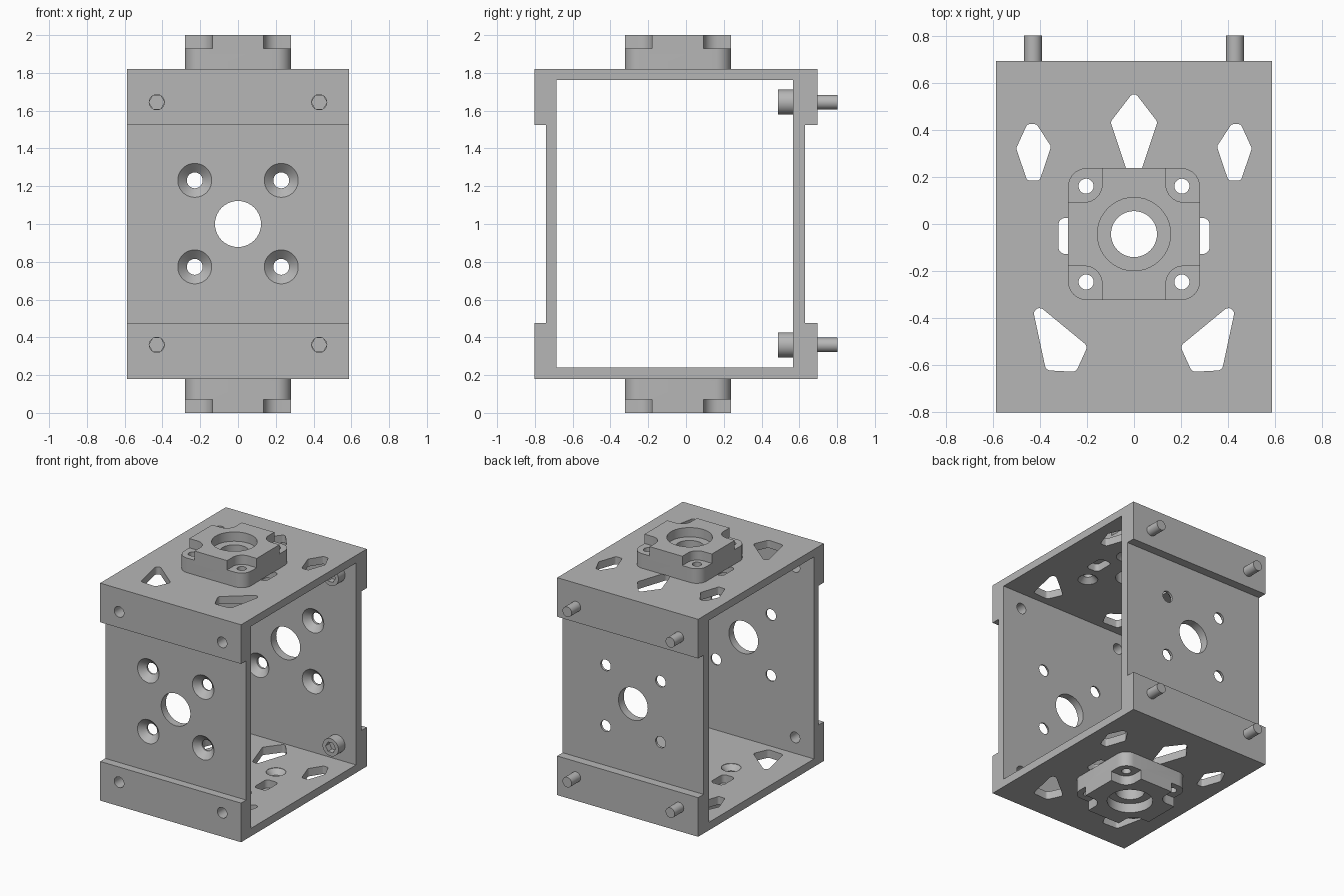
import bpy, bmesh, math
from mathutils import Vector

cube = bpy.data.objects.get("Cube")
if cube:
    bpy.data.objects.remove(cube, do_unlink=True)

grey = bpy.data.materials.new("plain_grey")
grey.use_nodes = True
COLOUR = (0.47, 0.47, 0.47, 1)
grey.diffuse_color = COLOUR
grey.node_tree.nodes["Principled BSDF"].inputs["Base Color"].default_value = COLOUR

HUB_Y = -0.043   # hub centre
WIDTH = 0.588    # half width of the frame


def circle(cx, cy, r, n=40):
    return [(cx + r * math.cos(2 * math.pi * i / n),
             cy + r * math.sin(2 * math.pi * i / n)) for i in range(n)]


def rounded(points, r, steps=6):
    """Polygon with every corner replaced by an arc."""
    out = []
    for i, p in enumerate(points):
        p = Vector(p)
        a = (Vector(points[i - 1]) - p).normalized()
        b = (Vector(points[(i + 1) % len(points)]) - p).normalized()
        half = a.angle(b) / 2
        centre = p + (a + b).normalized() * r / math.sin(half)
        start = p + a * r / math.tan(half) - centre
        end = p + b * r / math.tan(half) - centre
        sweep = start.angle(end)
        for k in range(steps + 1):
            t = k / steps
            v = (start * math.sin((1 - t) * sweep) + end * math.sin(t * sweep)) / math.sin(sweep)
            out.append(tuple(centre + v))
    return out


def rect(x0, x1, y0, y1):
    return [(x0, y0), (x1, y0), (x1, y1), (x0, y1)]


def loft(bm, axis, sections):
    """Closed solid through (position, polygon) sections along an axis."""
    place = {"X": lambda t, a, b: (t, a, b),
             "Y": lambda t, a, b: (a, t, b),
             "Z": lambda t, a, b: (a, b, t)}[axis]
    rings = [[bm.verts.new(place(t, a, b)) for a, b in poly] for t, poly in sections]
    faces = [bm.faces.new(rings[0]), bm.faces.new(rings[-1])]
    n = len(rings[0])
    for lo, hi in zip(rings, rings[1:]):
        for i in range(n):
            j = (i + 1) % n
            faces.append(bm.faces.new((lo[i], lo[j], hi[j], hi[i])))
    bmesh.ops.recalc_face_normals(bm, faces=faces)


def prism(bm, axis, poly, lo, hi):
    loft(bm, axis, [(lo, poly), (hi, poly)])


def turned(bm, axis, cx, cy, steps):
    loft(bm, axis, [(t, circle(cx, cy, r)) for t, r in steps])


def finish(bm, name):
    mesh = bpy.data.meshes.new(name)
    bm.to_mesh(mesh)
    bm.free()
    mesh.materials.append(grey)
    obj = bpy.data.objects.new(name, mesh)
    bpy.context.collection.objects.link(obj)
    return obj


def activate(obj):
    bpy.ops.object.select_all(action="DESELECT")
    obj.select_set(True)
    bpy.context.view_layer.objects.active = obj


def cut(obj, bm):
    cutter = finish(bm, "cutter")
    cutter.hide_render = True
    mod = obj.modifiers.new("cut", "BOOLEAN")
    mod.operation, mod.solver, mod.object = "DIFFERENCE", "EXACT", cutter
    activate(obj)
    bpy.ops.object.modifier_apply(modifier=mod.name)
    bpy.data.objects.remove(cutter, do_unlink=True)


def smooth(obj):
    activate(obj)
    bpy.ops.object.shade_smooth_by_angle(angle=math.radians(30))


# Box frame: side profile with four raised lugs, hollow along x
upper = [(0.63, 1.0), (0.63, 1.525), (0.695, 1.525), (0.695, 1.82),
         (-0.803, 1.82), (-0.803, 1.525), (-0.742, 1.525), (-0.742, 1.0)]
lower = [(y, 2 - z) for y, z in reversed(upper[1:-1])]
bm = bmesh.new()
prism(bm, "X", upper + lower, -WIDTH, WIDTH)
frame = finish(bm, "box_frame")
bm = bmesh.new()
prism(bm, "X", rect(-0.685, 0.567, 0.24, 1.763), -1, 1)
cut(frame, bm)

# Holes in the front and back plates
bm = bmesh.new()
for outer, inner in ((-0.742, -0.685), (0.567, 0.63)):
    turned(bm, "Y", 0, 1, [(outer - 0.01, 0.122), (inner + 0.01, 0.122)])
    for x in (-0.229, 0.229):
        for z in (0.773, 1.231):
            turned(bm, "Y", x, z, [(outer - 0.01, 0.09), (outer, 0.09),
                                   (outer + 0.046, 0.042), (inner + 0.01, 0.042)])
for x in (-0.43, 0.43):
    for z in (0.36, 1.645):
        turned(bm, "Y", x, z, [(-0.82, 0.04), (-0.67, 0.04)])

# Lightening cutouts, bore and countersunk holes in the top and bottom plates
kite = rounded([(0, 0.565), (0.1, 0.435), (0.022, 0.2), (-0.022, 0.2), (-0.1, 0.435)], 0.02)
small = rounded([(0.415, 0.425), (0.455, 0.425), (0.502, 0.322), (0.455, 0.185),
                 (0.402, 0.185), (0.353, 0.33)], 0.016)
large = rounded([(0.44, -0.32), (0.197, -0.52), (0.247, -0.63), (0.375, -0.623)], 0.024)
slot = rounded(rect(0.22, 0.322, -0.128, 0.026), 0.03)
prism(bm, "Z", kite, 0.1, 1.9)
for side in (-1, 1):
    for shape in (small, large, slot):
        prism(bm, "Z", [(side * x, y) for x, y in shape], 0.1, 1.9)
turned(bm, "Z", 0, HUB_Y, [(0.1, 0.098), (1.9, 0.098)])
for x in (-0.204, 0.204):
    for y in (HUB_Y - 0.204, HUB_Y + 0.204):
        for flip in (False, True):
            steps = [(1.75, 0.068), (1.763, 0.068), (1.799, 0.032), (1.9, 0.032)]
            turned(bm, "Z", x, y, [(2 - t if flip else t, r) for t, r in steps])
cut(frame, bm)
smooth(frame)

# Square hubs with stepped corners and a counterbored centre
for name, flip in (("top_hub", False), ("bottom_hub", True)):
    def level(z):
        return 2 - z if flip else z

    bm = bmesh.new()
    prism(bm, "Z", rounded(rect(-0.281, 0.281, HUB_Y - 0.281, HUB_Y + 0.281), 0.08, 10),
          level(1.82), level(2))
    hub = finish(bm, name)
    bm = bmesh.new()
    corner = rounded(rect(0.136, 0.5, 0.136, 0.5), 0.075, 8)
    for sx in (-1, 1):
        for sy in (-1, 1):
            prism(bm, "Z", [(sx * x, HUB_Y + sy * y) for x, y in corner],
                  level(1.93), level(2.1))
    turned(bm, "Z", 0, HUB_Y, [(level(z), r) for z, r in
                               ((1.7, 0.098), (1.93, 0.098), (1.93, 0.156), (2.1, 0.156))])
    cut(hub, bm)
    bm = bmesh.new()
    for x in (-0.204, 0.204):
        for y in (HUB_Y - 0.204, HUB_Y + 0.204):
            turned(bm, "Z", x, y, [(level(1.7), 0.032), (level(2.1), 0.032)])
    cut(hub, bm)
    smooth(hub)

# Socket head screws through the back lugs
for x, side in ((-0.43, "right"), (0.43, "left")):
    for z, height in ((0.36, "lower"), (1.645, "upper")):
        bm = bmesh.new()
        turned(bm, "Y", x, z, [(0.488, 0.066), (0.567, 0.066), (0.567, 0.038), (0.803, 0.038)])
        screw = finish(bm, f"{height}_{side}_screw")
        bm = bmesh.new()
        prism(bm, "Y", circle(x, z, 0.041, 6), 0.45, 0.535)
        cut(screw, bm)
        smooth(screw)
